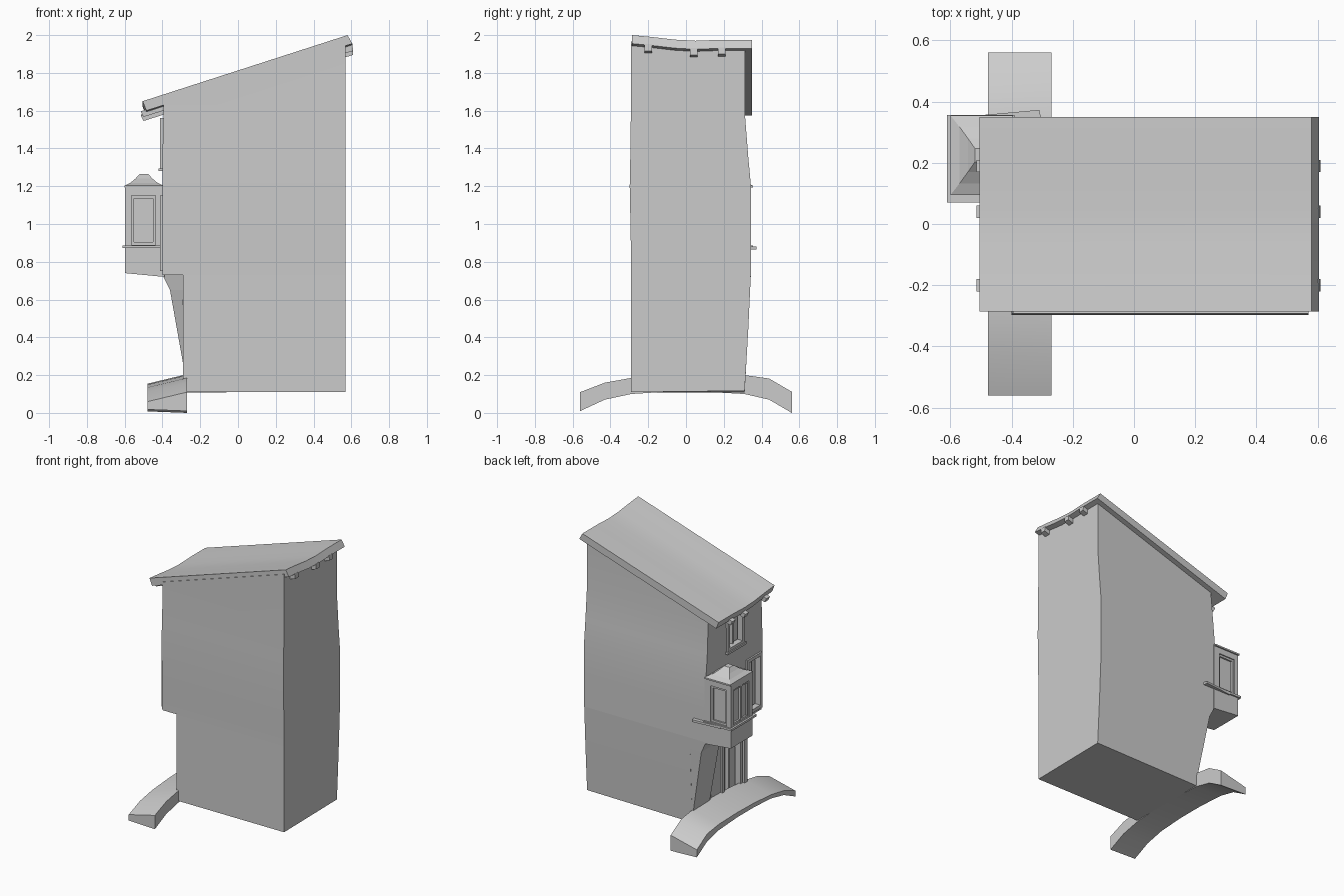
import bpy, bmesh
from math import radians

cube = bpy.data.objects.get("Cube")
if cube:
    bpy.data.objects.remove(cube, do_unlink=True)

GREY = (0.6, 0.6, 0.6, 1.0)
plaster = bpy.data.materials.new("plain_grey")
plaster.use_nodes = True
plaster.diffuse_color = GREY
plaster.node_tree.nodes["Principled BSDF"].inputs["Base Color"].default_value = GREY


def lerp_table(table, t):
    """Piecewise linear lookup in a list of (key, value) pairs."""
    if t <= table[0][0]:
        return table[0][1]
    for (a, va), (b, vb) in zip(table, table[1:]):
        if t <= b:
            return va + (vb - va) * (t - a) / (b - a)
    return table[-1][1]


def finish(name, bm, smooth=False):
    bmesh.ops.remove_doubles(bm, verts=bm.verts, dist=1e-5)
    bmesh.ops.recalc_face_normals(bm, faces=bm.faces)
    mesh = bpy.data.meshes.new(name)
    bm.to_mesh(mesh)
    bm.free()
    mesh.materials.append(plaster)
    obj = bpy.data.objects.new(name, mesh)
    bpy.context.collection.objects.link(obj)
    if smooth:
        select(obj)
        bpy.ops.object.shade_smooth_by_angle(angle=radians(30))
    return obj


def select(obj):
    bpy.ops.object.select_all(action='DESELECT')
    obj.select_set(True)
    bpy.context.view_layer.objects.active = obj


def loft(name, rings, smooth=False):
    """Skin closed rings; caps are strips pairing each ring's two halves."""
    bm = bmesh.new()
    rows = [[bm.verts.new(p) for p in ring] for ring in rings]
    n = len(rows[0])
    for a, b in zip(rows, rows[1:]):
        for i in range(n):
            j = (i + 1) % n
            bm.faces.new((a[i], a[j], b[j], b[i]))
    for row in (rows[0], rows[-1]):
        for i in range(n // 2 - 1):
            bm.faces.new((row[i], row[i + 1], row[n - 2 - i], row[n - 1 - i]))
    return finish(name, bm, smooth)


def rect(x0, x1, y0, y1, z):
    return [(x0, y0, z), (x1, y0, z), (x1, y1, z), (x0, y1, z)]


def box(name, x0, x1, y0, y1, z0, z1):
    return loft(name, [rect(x0, x1, y0, y1, z0), rect(x0, x1, y0, y1, z1)])


def cut(target, *bounds):
    """Carve a box shaped recess."""
    cutter = box("cutter", *bounds)
    cutter.hide_render = True
    mod = target.modifiers.new("recess", 'BOOLEAN')
    mod.operation = 'DIFFERENCE'
    mod.solver = 'EXACT'
    mod.object = cutter
    select(target)
    bpy.ops.object.modifier_apply(modifier=mod.name)
    bpy.data.objects.remove(cutter, do_unlink=True)


def frame(name, axis, d0, d1, a0, a1, z0, z1, w):
    """Four bars round an opening; axis is the direction the opening faces."""
    bars = ((a0, a0 + w, z0, z1), (a1 - w, a1, z0, z1),
            (a0 + w, a1 - w, z0, z0 + w), (a0 + w, a1 - w, z1 - w, z1))
    for side, (p, q, r, s) in zip(("left", "right", "sill", "head"), bars):
        span = (d0, d1, p, q) if axis == 'x' else (p, q, d0, d1)
        box(f"{name}_{side}", *span, r, s)


# Shared bends: sag of the roof along y, bulge of the two long walls along z
SAG = [(-0.29, 0), (-0.18, -0.01), (-0.06, -0.024), (0.05, -0.03), (0.18, -0.025), (0.35, -0.025)]
BACK = [(0.1, 0.31), (0.45, 0.33), (0.75, 0.344), (1.2, 0.344), (1.35, 0.33), (1.58, 0.312)]
FRONT = [(0.8, -0.29), (1.2, -0.298), (1.5, -0.292)]
XB = 0.57


def roof_z(x, y):
    return 1.65 + 0.324 * (x + 0.5) + lerp_table(SAG, y)


# House body: bent block, narrower at street level
levels = [(0.11, -0.27), (0.28, -0.27), (0.45, -0.27), (0.6, -0.27), (0.73, -0.27),
          (0.73, -0.40), (0.95, -0.40), (1.2, -0.40), (1.35, -0.40), (1.58, -0.395), (None, -0.395)]
rings = []
for z, xf in levels:
    lo, hi = lerp_table(FRONT, z or 2), lerp_table(BACK, z or 2)
    ys = [lo + (hi - lo) * i / 6 for i in range(7)]
    line = [(xf, y) for y in ys] + [(XB, y) for y in reversed(ys)]
    rings.append([(x, y, roof_z(x, y) - 0.03 if z is None else z) for x, y in line])
rings[0] = [(x, y, z + 0.02 * (y + 0.29) * x) for x, y, z in rings[0]]
body = loft("house_body", rings, smooth=True)
openings = {"attic_window": (-0.40, -0.07, 0.10, 1.30, 1.55),
            "balcony_window": (-0.40, -0.27, -0.12, 0.76, 1.14),
            "door": (-0.27, -0.23, -0.02, 0.15, 0.58)}
for name, (x, y0, y1, z0, z1) in openings.items():
    cut(body, x - 0.05, x + 0.04, y0, y1, z0, z1)
    frame(name + "_casing", 'x', x - 0.012, x + 0.03, y0 - 0.01, y1 + 0.01, z0 - 0.01, z1 + 0.01, 0.024)
    mid = (y0 + y1) / 2
    box(name + "_mullion", x + 0.015, x + 0.045, mid - 0.008, mid + 0.008, z0, z1)
select(body)
bpy.ops.object.shade_smooth_by_angle(angle=radians(30))
box("attic_sill", -0.42, -0.39, -0.09, 0.12, 1.28, 1.295)
box("door_head", -0.295, -0.26, -0.26, 0.0, 0.57, 0.6)
box("door_post", -0.29, -0.25, -0.285, -0.25, 0.13, 0.73)

# Sloping wall that carries the overhang beside the door
rings = []
for z, x in [(0.12, -0.272), (0.2, -0.28), (0.65, -0.36), (0.73, -0.40)]:
    y = lerp_table(BACK, z)
    rings.append([(x, 0.13, z), (-0.25, 0.04, z), (-0.25, y, z), (x, y, z)])
loft("overhang_support", rings)

# Sagging roof slab
rings = []
for y, dz in SAG:
    y = -0.286 if y == -0.29 else y
    rings.append([(-0.505, y, 1.65 + dz), (0.58, y, 2.0 + dz),
                  (0.605, y, 1.955 + dz), (-0.485, y, 1.60 + dz)])
loft("roof", rings, smooth=True)

# Rafters showing at both eaves
for i, y in enumerate((-0.2, 0.04, 0.19)):
    dz = lerp_table(SAG, y)
    loft(f"rafter_{i + 1}", [[(-0.515, v, 1.605 + dz), (0.605, v, 1.96 + dz),
                             (0.61, v, 1.925 + dz), (-0.5, v, 1.575 + dz)]
                            for v in (y - 0.02, y + 0.02)])

# Oriel bay with a window recess on each free side
X0, X1, Y0, Y1 = -0.598, -0.39, 0.10, 0.345
lower = [(X0, Y0, 0.74), (X1, Y0, 0.72), (X1, Y1, 0.72), (X0, Y1, 0.74)]
oriel = loft("oriel_bay", [lower, rect(X0, X1, Y0, Y1, 1.2)])
Z0, Z1 = 0.89, 1.15
cut(oriel, X0 - 0.05, X0 + 0.02, 0.135, 0.31, Z0, Z1)
frame("oriel_outer_sash", 'x', X0 + 0.008, X0 + 0.022, 0.135, 0.31, Z0, Z1, 0.014)
box("oriel_mullion", X0 + 0.004, X0 + 0.022, 0.214, 0.23, Z0, Z1)
for name, wall, inward in (("front", Y0, 1), ("back", Y1, -1)):
    near, far = sorted((wall - inward * 0.05, wall + inward * 0.02))
    cut(oriel, -0.565, -0.437, near, far, Z0, Z1)
    near, far = sorted((wall + inward * 0.008, wall + inward * 0.022))
    frame(f"oriel_{name}_sash", 'y', near, far, -0.565, -0.437, Z0, Z1, 0.014)

# Ledge round the oriel, running on along the back wall
box("oriel_ledge", -0.612, -0.39, 0.07, 0.356, 0.872, 0.887)
loft("ledge_return", [[(-0.52, 0.33, z), (-0.30, 0.33, z), (-0.31, 0.373, z), (-0.52, 0.354, z)]
                      for z in (0.866, 0.882)])

# Flared oriel roof
rings = []
for z, hx, hy in [(1.192, 0.102, 0.13), (1.203, 0.102, 0.13), (1.218, 0.072, 0.092),
                  (1.24, 0.045, 0.055), (1.266, 0.022, 0.022)]:
    rings.append(rect(-0.498 - hx, -0.498 + hx, 0.225 - hy, 0.225 + hy, z))
loft("oriel_roof", rings)

# Arched pavement, thinner and lower on the street edge
rings = []
for y, low, top in [(-0.56, 0.01, 0.11), (-0.43, 0.07, 0.16), (-0.29, 0.10, 0.185), (-0.1, 0.112, 0.2),
                    (0.1, 0.112, 0.205), (0.31, 0.10, 0.2), (0.44, 0.07, 0.182), (0.56, 0.0, 0.112)]:
    rings.append([(-0.478, y, low + 0.008), (-0.478, y, top - 0.05),
                  (-0.27, y, top), (-0.27, y, low)])
loft("pavement", rings, smooth=True)
